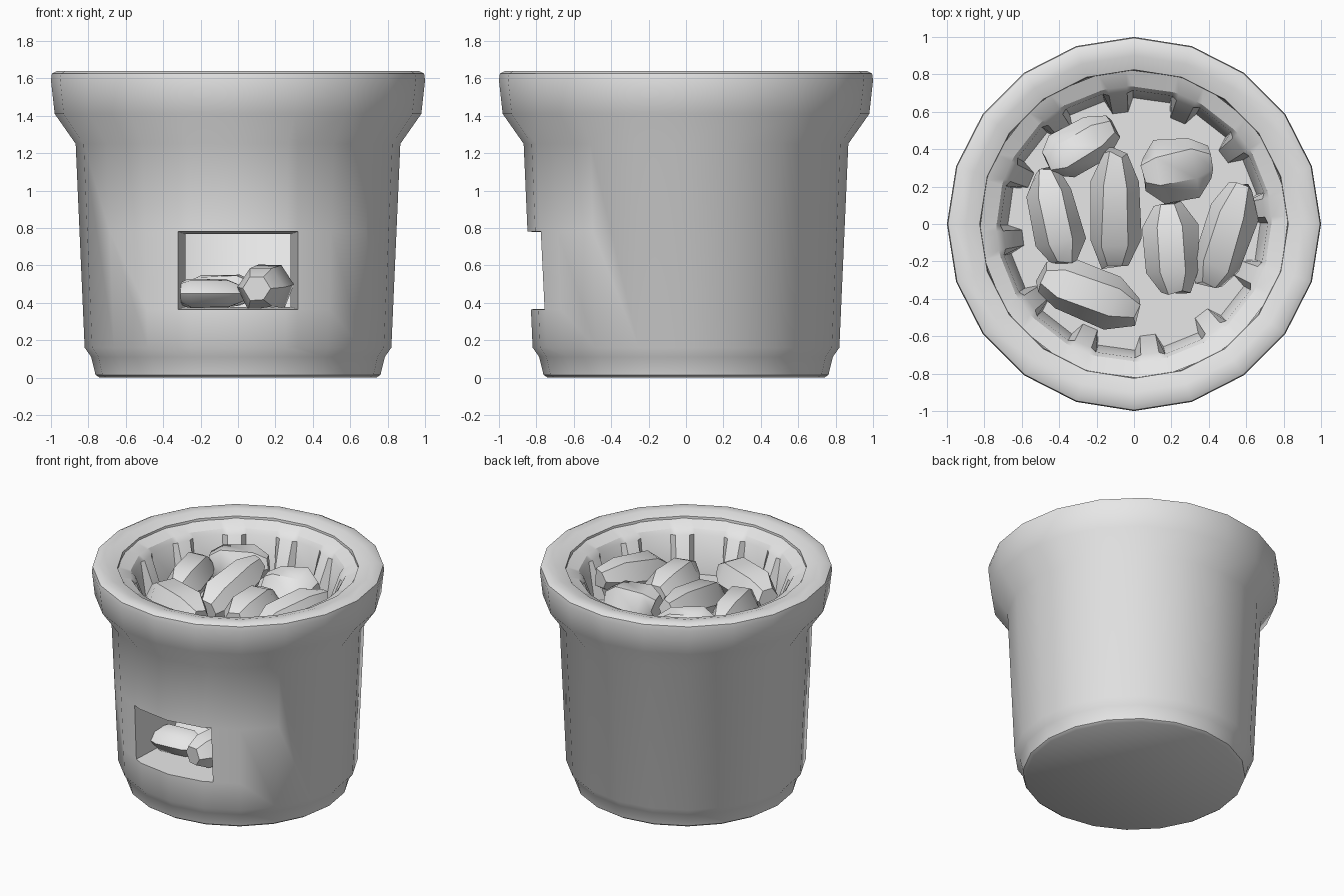
import bpy, bmesh, math, random
from mathutils import Vector, Matrix

random.seed(7)
cube = bpy.data.objects.get("Cube")
if cube:
    bpy.data.objects.remove(cube)

clay = bpy.data.materials.new("clay_grey")
clay.use_nodes = True
clay.diffuse_color = (0.8, 0.8, 0.8, 1)
clay.node_tree.nodes["Principled BSDF"].inputs["Base Color"].default_value = (0.8, 0.8, 0.8, 1)


def finish(bm, name, angle):
    mesh = bpy.data.meshes.new(name)
    bm.to_mesh(mesh)
    bm.free()
    mesh.materials.append(clay)
    ob = bpy.data.objects.new(name, mesh)
    bpy.context.collection.objects.link(ob)
    bpy.ops.object.select_all(action='DESELECT')
    ob.select_set(True)
    bpy.context.view_layer.objects.active = ob
    bpy.ops.object.shade_smooth_by_angle(angle=math.radians(angle))
    return ob


def polar(r, a, z):
    return (r * math.cos(a), r * math.sin(a), z)


def bridge(bm, rings):
    n = len(rings[0])
    for lo, hi in zip(rings, rings[1:]):
        for i in range(n):
            j = (i + 1) % n
            bm.faces.new((lo[i], lo[j], hi[j], hi[i]))


# Pot body: turned profile from the base up over the rounded rim
SIDES = 20
profile = [(.74, 0), (.762, .015), (.785, .11), (.82, .16), (.868, 1.25), (.98, 1.41),
           (1.0, 1.59), (.995, 1.625), (.965, 1.64), (.9, 1.638), (.825, 1.615), (.82, 1.56)]
bm = bmesh.new()
rings = [[bm.verts.new(polar(r, math.tau * i / SIDES, z)) for i in range(SIDES)]
         for r, z in profile]
bridge(bm, rings)
bm.faces.new(rings[0][::-1])

# Air door: slice the front wall, remove the opening, draw its edge inward
HALF, LOW, HIGH = .32, .365, .78
for co, no in (((-HALF, 0, 0), (1, 0, 0)), ((HALF, 0, 0), (1, 0, 0)),
               ((0, 0, LOW), (0, 0, 1)), ((0, 0, HIGH), (0, 0, 1))):
    faces = [f for f in bm.faces if f.calc_center_median().y < -.6
             and .16 < f.calc_center_median().z < 1.25]
    geom = set(faces) | {e for f in faces for e in f.edges} | {v for f in faces for v in f.verts}
    bmesh.ops.bisect_plane(bm, geom=list(geom), plane_co=co, plane_no=no, dist=1e-5)


def in_door(f):
    c = f.calc_center_median()
    return c.y < -.6 and abs(c.x) < HALF and LOW < c.z < HIGH


bmesh.ops.delete(bm, geom=[f for f in bm.faces if in_door(f)], context='FACES')
edges = [e for e in bm.edges if e.is_boundary
         and all(v.co.y < -.6 and v.co.z < 1 for v in e.verts)]
new = bmesh.ops.extrude_edge_only(bm, edges=edges)["geom"]
mid = (LOW + HIGH) / 2
for v in (g for g in new if isinstance(g, bmesh.types.BMVert)):
    v.co = (v.co.x * .88, -.25, mid + (v.co.z - mid) * .94)
finish(bm, "pot_body", 35)

# Fire bowl: funnel lining with twelve grooves, closed by a flat floor
bm = bmesh.new()
GROOVES = 12
levels = [(.822, .822, 1.6), (.735, .735, 1.565), (.70, .715, 1.53), (.60, .675, 1.25)]
rings = []
for tooth, groove, z in levels:
    ring = []
    for i in range(GROOVES):
        a = math.radians(82) + math.tau * i / GROOVES
        for r, da in ((tooth, -11), (groove, -8.5), (groove, 8.5), (tooth, 11)):
            ring.append(bm.verts.new(polar(r, a + math.radians(da), z)))
    rings.append(ring)
bridge(bm, rings[::-1])
for f in bm.faces:
    f.normal_flip()
bm.faces.new(rings[-1])
bm.normal_update()
for f in bm.faces:
    if f.normal.z < -.01:
        f.normal_flip()
finish(bm, "fire_bowl", 30)


# Charcoal lumps: irregular tapered prisms
def lump(name, x, y, z, length, width, height, turn, tilt=0):
    bm = bmesh.new()
    rings = []
    for t, s in ((-1, .55), (-.55, 1), (.5, 1), (1, .5)):
        ring = []
        for i in range(6):
            a = math.tau * i / 6
            k = s * random.uniform(.86, 1.08)
            ring.append(bm.verts.new((t * length / 2 * random.uniform(.9, 1.04),
                                      k * width / 2 * math.cos(a), k * height / 2 * math.sin(a))))
        rings.append(ring)
    bridge(bm, rings)
    bm.faces.new(rings[0][::-1])
    bm.faces.new(rings[-1])
    spin = Matrix.Rotation(math.radians(turn), 4, 'Z') @ Matrix.Rotation(math.radians(-tilt), 4, 'Y')
    bmesh.ops.transform(bm, matrix=Matrix.Translation((x, y, z)) @ spin, verts=bm.verts)
    bmesh.ops.recalc_face_normals(bm, faces=bm.faces)
    finish(bm, name, 45)


upper = [(-.29, .42, .42, .27, 30, 0), (-.42, .04, .52, .26, 102, 0), (-.1, .08, .64, .28, 90, 12),
         (-.24, -.37, .56, .3, -20, 0), (.23, .3, .37, .33, 10, 0), (.2, -.13, .48, .3, 95, 0),
         (.49, -.06, .58, .28, 72, 10)]
for i, (x, y, length, width, turn, tilt) in enumerate(upper):
    lump(f"top_coal_{i + 1}", x, y, 1.4, length, width, .3, turn, tilt)

lump("lower_coal_left", -.15, -.5, .45, .4, .26, .18, 5)
lump("lower_coal_right", .15, -.5, .49, .38, .28, .27, 75, 4)
lump("lower_coal_back", -.1, -.3, .46, .4, .24, .2, -10)
